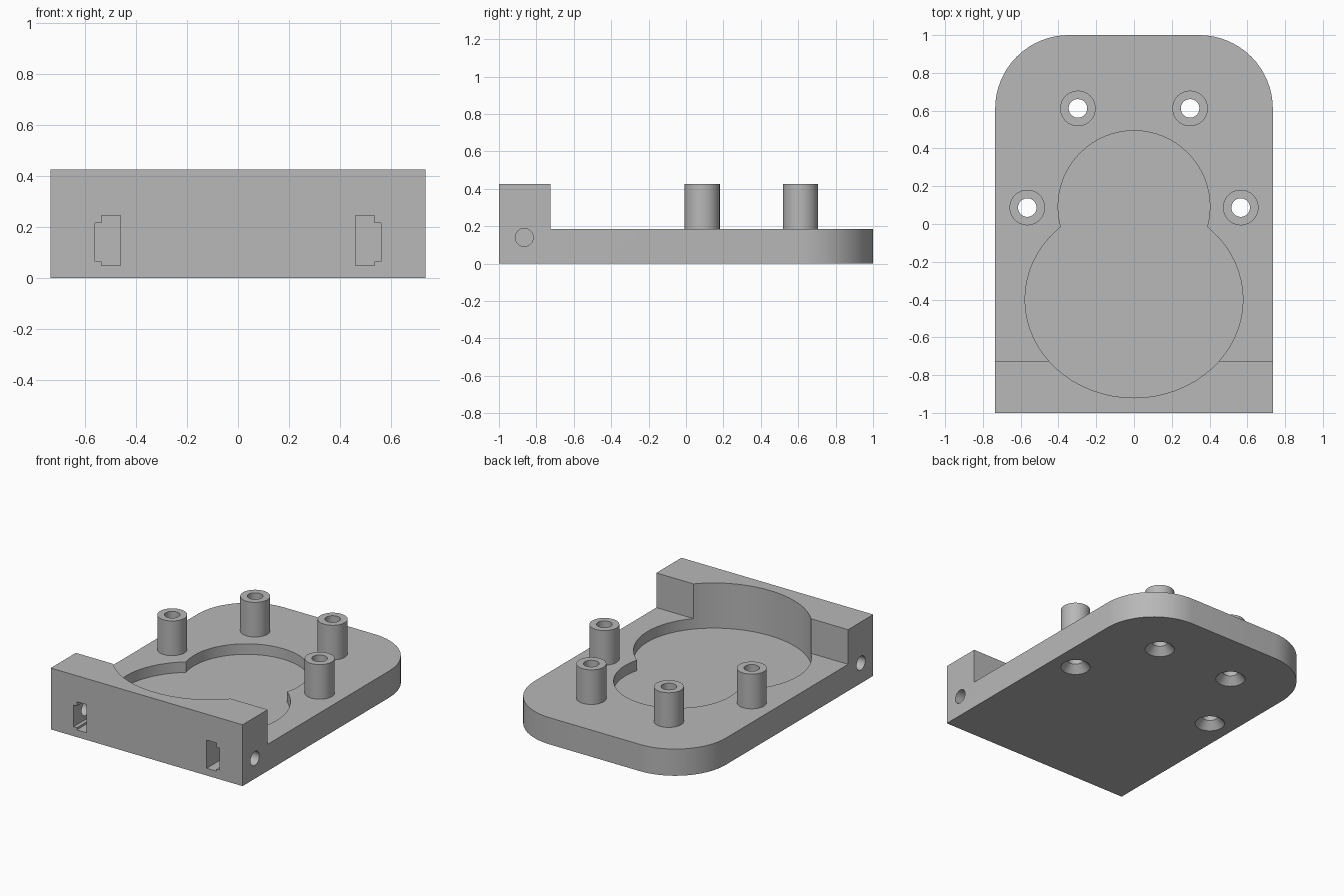
import bpy, bmesh, math
from mathutils import Matrix, Vector

cube = bpy.data.objects.get("Cube")
if cube:
    bpy.data.objects.remove(cube, do_unlink=True)

HALF_W, TOP, DECK, FLOOR = 0.735, 0.425, 0.185, 0.112
SIDES = 64

grey = bpy.data.materials.new("light_grey")
grey.use_nodes = True
grey.diffuse_color = (0.48, 0.48, 0.48, 1)
grey.node_tree.nodes["Principled BSDF"].inputs["Base Color"].default_value = (0.48, 0.48, 0.48, 1)


def make_object(name, bm):
    bmesh.ops.recalc_face_normals(bm, faces=bm.faces)
    mesh = bpy.data.meshes.new(name)
    bm.to_mesh(mesh)
    bm.free()
    mesh.materials.append(grey)
    obj = bpy.data.objects.new(name, mesh)
    bpy.context.collection.objects.link(obj)
    return obj


def box(name, low, high):
    bm = bmesh.new()
    low, high = Vector(low), Vector(high)
    mat = Matrix.Translation((low + high) / 2) @ Matrix.Diagonal((high - low).to_4d())
    bmesh.ops.create_cube(bm, size=1, matrix=mat)
    return make_object(name, bm)


def prism(name, outline, z0, z1):
    bm = bmesh.new()
    face = bm.faces.new([bm.verts.new((x, y, z0)) for x, y in outline])
    new = bmesh.ops.extrude_face_region(bm, geom=[face])["geom"]
    verts = [g for g in new if isinstance(g, bmesh.types.BMVert)]
    bmesh.ops.translate(bm, verts=verts, vec=(0, 0, z1 - z0))
    return make_object(name, bm)


def ring(cx, cy, rx, ry, start=0.0, sweep=math.tau, n=SIDES):
    return [(cx + rx * math.cos(start + sweep * i / n),
             cy + ry * math.sin(start + sweep * i / n)) for i in range(n)]


def cone(name, centre, r1, r2, depth, axis="Z"):
    bm = bmesh.new()
    turn = Matrix.Rotation(math.pi / 2, 4, "Y") if axis == "X" else Matrix()
    bmesh.ops.create_cone(bm, cap_ends=True, segments=48, radius1=r1, radius2=r2,
                          depth=depth, matrix=Matrix.Translation(centre) @ turn)
    return make_object(name, bm)


def combine(body, other, operation):
    mod = body.modifiers.new(operation, "BOOLEAN")
    mod.operation, mod.solver, mod.object = operation, "EXACT", other
    bpy.context.view_layer.objects.active = body
    bpy.ops.object.modifier_apply(modifier=mod.name)
    bpy.data.objects.remove(other, do_unlink=True)


# Body block with two rounded rear corners
R = 0.39
quarter = math.pi / 2
outline = [(-HALF_W, -1), (HALF_W, -1)]
outline += ring(HALF_W - R, 1 - R, R, R, 0, quarter, 16) + [(HALF_W - R, 1)]
outline += ring(R - HALF_W, 1 - R, R, R, quarter, quarter, 16) + [(-HALF_W, 1 - R)]
body = prism("mounting_plate", outline, 0, TOP)

# Lower deck behind the front wall
combine(body, box("deck_cut", (-1, -0.725, DECK), (1, 1.2, 1)), "DIFFERENCE")

# Overlapping wide and round pockets
combine(body, prism("wide_pocket", ring(0, -0.4, 0.577, 0.52), FLOOR, 1), "DIFFERENCE")
combine(body, prism("round_pocket", ring(0, 0.092, 0.402, 0.402), FLOOR, 1), "DIFFERENCE")

# Hollow standoffs with countersinks underneath
for side in (-1, 1):
    for x, y in ((0.565, 0.087), (0.297, 0.612)):
        x *= side
        combine(body, cone("standoff", (x, y, (TOP + 0.1) / 2), 0.094, 0.094, TOP - 0.1), "UNION")
        combine(body, cone("bore", (x, y, 0.2), 0.049, 0.049, 0.8), "DIFFERENCE")
        combine(body, cone("countersink", (x, y, 0.02), 0.108, 0.045, 0.07), "DIFFERENCE")

# Stepped front slots and the cross holes that meet them
for side in (-1, 1):
    for name, xa, xb, za, zb in (("slot", 0.46, 0.535, 0.05, 0.245),
                                 ("slot_step", 0.52, 0.56, 0.065, 0.215)):
        x0, x1 = sorted((side * xa, side * xb))
        combine(body, box(name, (x0, -1.1, za), (x1, -0.79, zb)), "DIFFERENCE")
    combine(body, cone("cross_hole", (side * 0.66, -0.865, 0.14), 0.048, 0.048, 0.3, "X"), "DIFFERENCE")

# Smooth the curved walls, keep edges crisp
bpy.ops.object.select_all(action="DESELECT")
body.select_set(True)
bpy.context.view_layer.objects.active = body
bpy.ops.object.shade_smooth_by_angle(angle=math.radians(25))
